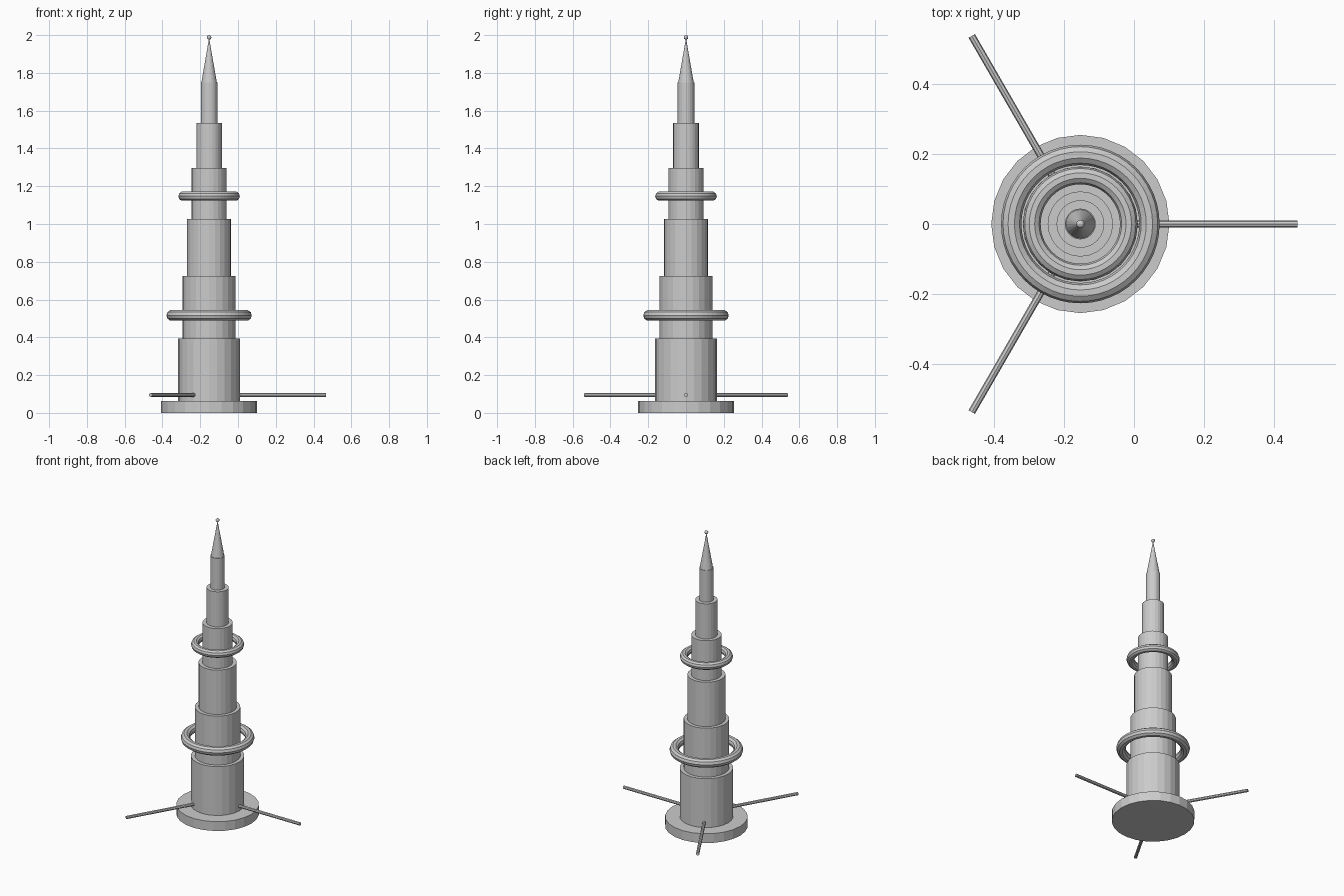
import bpy
from math import cos, sin, pi, radians
from mathutils import Vector

cube = bpy.data.objects.get("Cube")
if cube:
    bpy.data.objects.remove(cube)

AXIS_X = -0.153

GREY = (0.6, 0.6, 0.6, 1.0)
metal = bpy.data.materials.new("plain grey")
metal.use_nodes = True
metal.diffuse_color = GREY
metal.node_tree.nodes["Principled BSDF"].inputs["Base Color"].default_value = GREY


def finish(name):
    obj = bpy.context.object
    obj.name = name
    obj.data.materials.append(metal)
    return obj


def cylinder(name, radius, bottom, top, sides=24):
    bpy.ops.mesh.primitive_cylinder_add(
        vertices=sides, radius=radius, depth=top - bottom,
        location=(AXIS_X, 0, (bottom + top) / 2))
    return finish(name)


def ring(name, major, minor, z):
    bpy.ops.mesh.primitive_torus_add(
        major_radius=major, minor_radius=minor,
        major_segments=48, minor_segments=10, location=(AXIS_X, 0, z))
    return finish(name)


# Round foot
cylinder("base_disc", 0.254, 0, 0.063)

# Stepped tower, each tier narrower than the one below
tiers = [(0.164, 0.394), (0.140, 0.725), (0.117, 1.026),
         (0.093, 1.296), (0.068, 1.534), (0.044, 1.749)]
bottom = 0.063
for i, (radius, top) in enumerate(tiers, 1):
    cylinder(f"tower_tier_{i}", radius, bottom, top)
    bottom = top

# Spire and tip ball
bpy.ops.mesh.primitive_cone_add(
    vertices=24, radius1=0.041, radius2=0, depth=0.236,
    location=(AXIS_X, 0, bottom + 0.118))
finish("spire")
bpy.ops.mesh.primitive_uv_sphere_add(
    segments=16, ring_count=8, radius=0.012, location=(AXIS_X, 0, 1.988))
finish("tip_ball")

# Floating rings around the tower
ring("lower_ring", 0.197, 0.029, 0.516)
ring("upper_ring", 0.138, 0.025, 1.147)

# Three radial rods at the foot
INNER, OUTER = 0.13, 0.619
for i in range(3):
    angle = radians(120 * i)
    direction = Vector((cos(angle), sin(angle), 0))
    centre = Vector((AXIS_X, 0, 0.095)) + direction * (INNER + OUTER) / 2
    bpy.ops.mesh.primitive_cylinder_add(
        vertices=8, radius=0.0105, depth=OUTER - INNER,
        location=centre, rotation=(0, pi / 2, angle))
    finish(f"ground_rod_{i + 1}")
